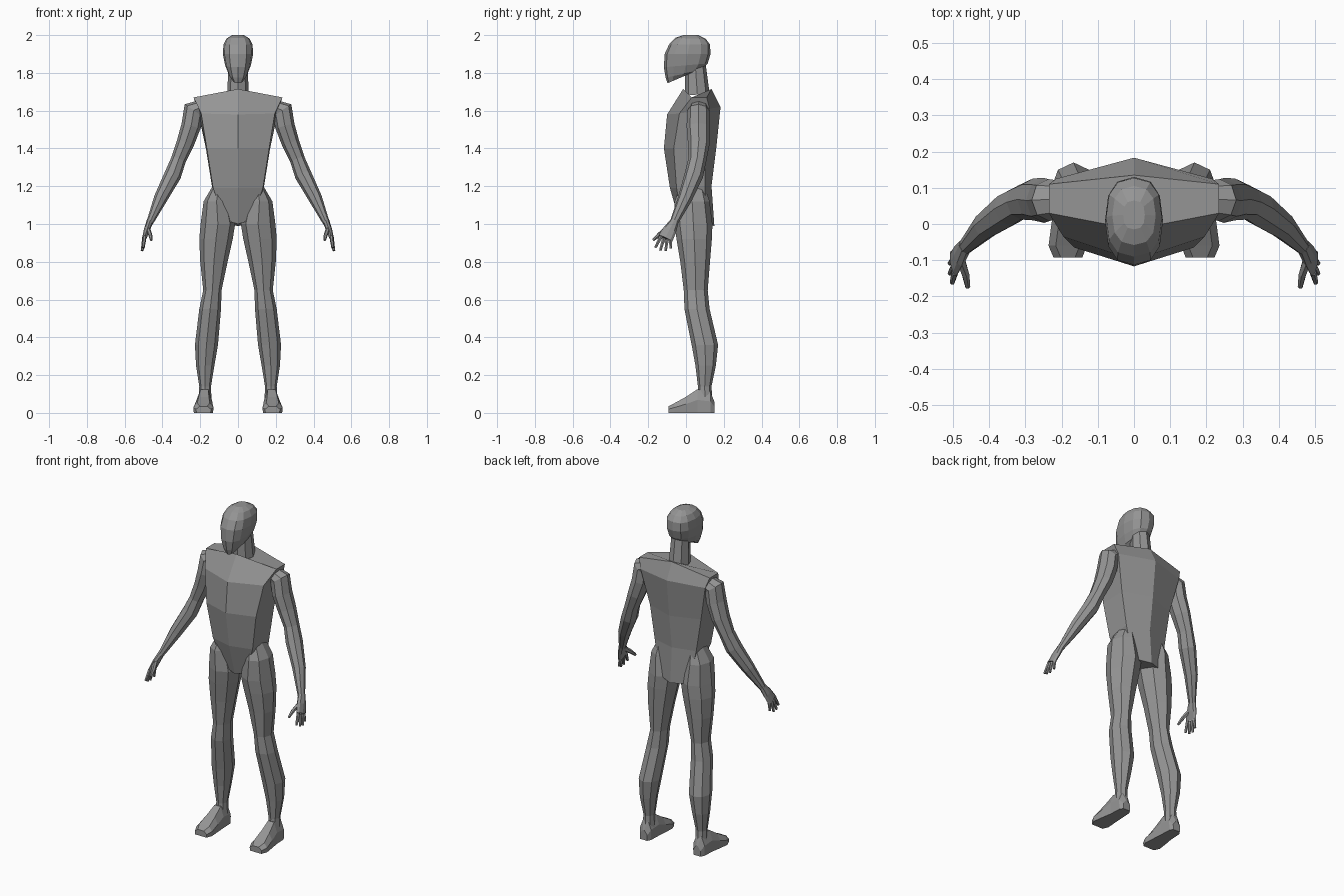
import bpy, bmesh, math
from mathutils import Vector

skin = bpy.data.materials.new("matte_grey")
skin.diffuse_color = (0.3, 0.3, 0.3, 1)


def loft(name, loops, mirror=False):
    """Skin a list of closed vertex loops, capped at both ends."""
    bm = bmesh.new()
    rows = [[bm.verts.new(p) for p in loop] for loop in loops]
    n = len(rows[0])
    for a, b in zip(rows, rows[1:]):
        for i in range(n):
            j = (i + 1) % n
            bm.faces.new((a[i], a[j], b[j], b[i]))
    bm.faces.new(rows[0])
    bm.faces.new(rows[-1])
    bmesh.ops.recalc_face_normals(bm, faces=bm.faces)
    mesh = bpy.data.meshes.new(name)
    bm.to_mesh(mesh)
    bm.free()
    mesh.materials.append(skin)
    obj = bpy.data.objects.new(name, mesh)
    bpy.context.collection.objects.link(obj)
    if mirror:
        mod = obj.modifiers.new("mirror", 'MIRROR')
        mod.use_mirror_merge = False
    return obj


def oval(zf, zb, x0, x1, yf, yb, n=8, power=1.0):
    """Near-horizontal loop from its extents; zf and zb are front and back heights."""
    loop = []
    for i in range(n):
        a = 2 * math.pi * i / n
        c, s = (math.copysign(abs(v) ** power, v) if abs(v) > 1e-6 else 0
                for v in (math.cos(a), math.sin(a)))
        loop.append(((x0 + x1) / 2 + (x1 - x0) / 2 * c,
                     (yf + yb) / 2 + (yb - yf) / 2 * s,
                     (zf + zb) / 2 + (zb - zf) / 2 * s))
    return loop


def tube(name, path, n=8):
    """Mirrored limb along points (x, y, z, radius across, radius in depth)."""
    pts = [Vector(p[:3]) for p in path]
    loops = []
    for i, p in enumerate(pts):
        d = (pts[min(i + 1, len(pts) - 1)] - pts[max(i - 1, 0)]).normalized()
        depth = (Vector((0, 1, 0)) - d * d.y).normalized()
        across = d.cross(depth)
        ra, rd = path[i][3:]
        loops.append([p + across * ra * math.cos(2 * math.pi * k / n)
                      + depth * rd * math.sin(2 * math.pi * k / n) for k in range(n)])
    return loft(name, loops, True)


# Torso: front ridge, front corner, back corner, back ridge
torso = [
    ((0, -.015, 1.715), (.235, .03, 1.67), (.235, .11, 1.67), (0, .135, 1.715)),
    ((0, -.10, 1.58), (.195, -.035, 1.585), (.215, .125, 1.61), (0, .183, 1.62)),
    ((0, -.117, 1.40), (.165, -.065, 1.40), (.17, .10, 1.40), (0, .16, 1.40)),
    ((0, -.085, 1.19), (.132, -.05, 1.19), (.138, .10, 1.20), (0, .135, 1.20)),
    ((0, -.03, 1.0), (.07, -.02, 1.02), (.10, .11, 1.0), (0, .15, .99)),
]
loft("torso", [list(r) + [(-x, y, z) for x, y, z in (r[2], r[1])] for r in torso])

# Neck and head
loft("neck", [oval(1.68, 1.69, -.058, .058, -.005, .125),
              oval(1.83, 1.84, -.05, .05, -.005, .105)])
head = [(1.745, 1.80, .03, -.098, .03), (1.775, 1.815, .05, -.108, .085),
        (1.83, 1.85, .068, -.117, .115), (1.90, 1.90, .08, -.113, .13),
        (1.95, 1.95, .077, -.09, .127), (1.985, 1.98, .06, -.058, .105),
        (2.0, 2.0, .03, -.015, .065)]
loft("head", [oval(zf, zb, -w, w, yf, yb, 12, .8) for zf, zb, w, yf, yb in head])

# Legs: height, inner x, outer x, front y, back y
leg = [(1.20, .07, .135, -.03, .10), (1.12, .045, .182, -.06, .125),
       (1.0, .015, .198, -.062, .14), (.92, .028, .205, -.05, .137),
       (.80, .055, .20, -.03, .127), (.65, .087, .184, -.012, .115),
       (.55, .09, .205, -.008, .125), (.36, .106, .228, .03, .17),
       (.25, .125, .222, .05, .158), (.14, .143, .205, .063, .135),
       (.06, .14, .21, .06, .14)]
loft("leg", [oval(z, z, x0, x1, yf, yb) for z, x0, x1, yf, yb in leg], True)

# Feet: y, inner x, outer x, top height
foot = [(.15, .155, .20, .06), (.13, .143, .213, .11), (.06, .14, .216, .125),
        (0, .136, .226, .085), (-.06, .132, .234, .052), (-.093, .145, .22, .035)]
loft("foot", [[(x0, y, 0), (x0 - .002, y, h * .55), (x0 + .018, y, h),
               (x1 - .018, y, h), (x1 + .002, y, h * .55), (x1, y, 0)]
              for y, x0, x1, h in foot], True)

# Arms
tube("arm", [(.17, .07, 1.63, .035, .045), (.235, .066, 1.60, .058, .058),
             (.248, .065, 1.52, .052, .062), (.278, .068, 1.43, .047, .058),
             (.315, .06, 1.34, .04, .048), (.345, .042, 1.26, .045, .05),
             (.41, -.005, 1.135, .036, .038), (.468, -.065, 1.005, .018, .022)])

# Hands
tube("palm", [(.466, -.06, 1.015, .018, .022), (.482, -.085, .97, .016, .036),
              (.496, -.108, .925, .012, .04)])
for label, base, tip in [("index", (.494, -.132, .935), (.502, -.162, .875)),
                         ("middle", (.497, -.117, .925), (.508, -.136, .86)),
                         ("ring", (.498, -.10, .92), (.508, -.108, .857)),
                         ("little", (.495, -.083, .925), (.502, -.08, .87))]:
    tube(label + "_finger", [(*base, .01, .011), (*tip, .007, .007)], 6)
tube("thumb", [(.478, -.10, .975, .012, .016), (.465, -.14, .945, .011, .012),
               (.459, -.174, .915, .007, .008)], 6)
